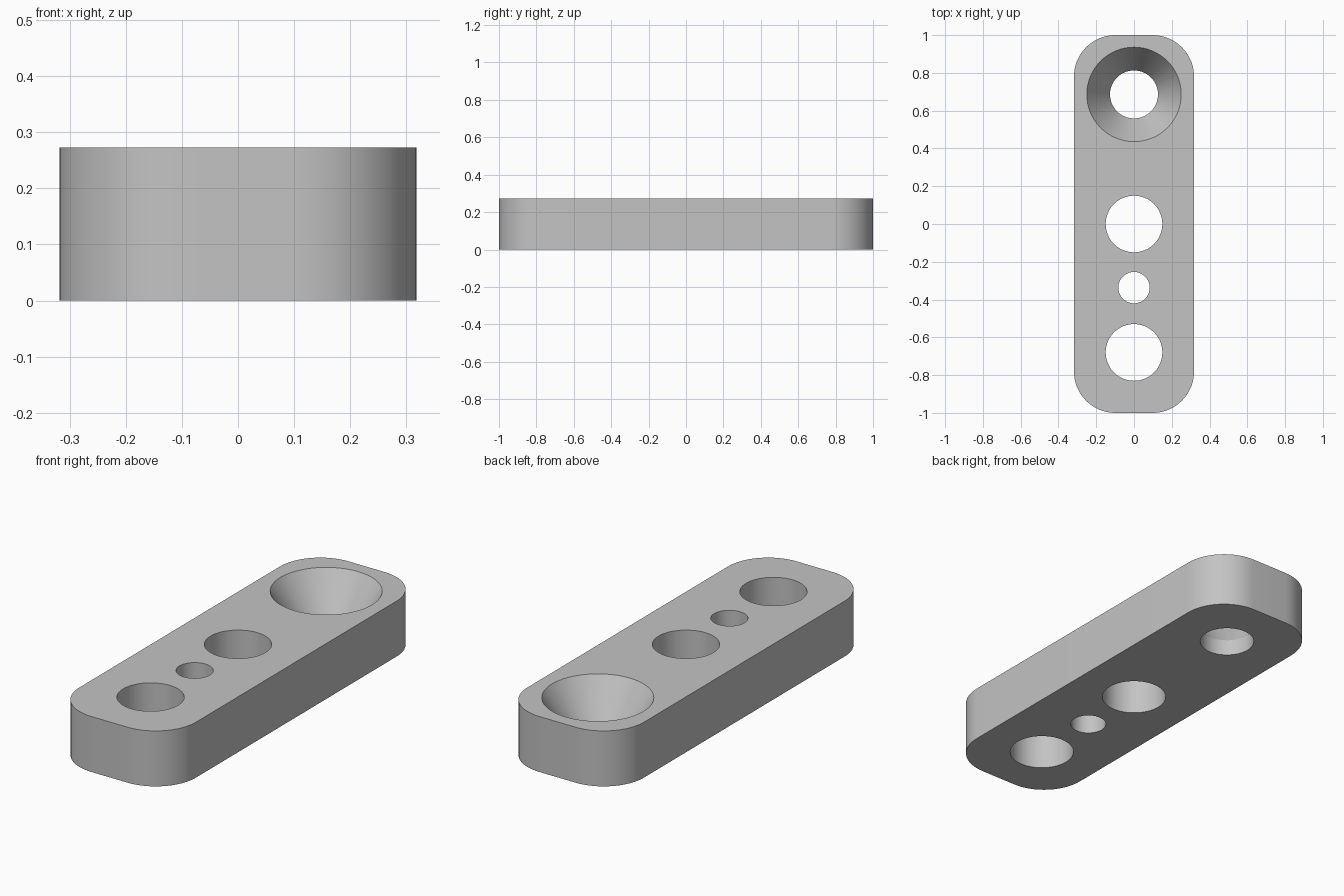
import bpy, bmesh, math

cube = bpy.data.objects.get("Cube")
if cube:
    bpy.data.objects.remove(cube, do_unlink=True)

HALF_W, HALF_L, HEIGHT, CORNER = 0.318, 1.0, 0.273, 0.22
OVER = 0.05  # how far cutters stick out past the plate

grey = bpy.data.materials.new("plain grey")
grey.use_nodes = True
colour = (0.55, 0.55, 0.55, 1)
grey.diffuse_color = colour
grey.node_tree.nodes["Principled BSDF"].inputs["Base Color"].default_value = colour


def circle(radius, z, count, cx=0, cy=0):
    return [(cx + radius * math.cos(math.tau * i / count),
             cy + radius * math.sin(math.tau * i / count), z) for i in range(count)]


def rounded_outline(z, steps=16):
    points = []
    for k, (sx, sy) in enumerate([(1, 1), (-1, 1), (-1, -1), (1, -1)]):
        for i in range(steps + 1):
            a = (k + i / steps) * math.pi / 2
            points.append((sx * (HALF_W - CORNER) + CORNER * math.cos(a),
                           sy * (HALF_L - CORNER) + CORNER * math.sin(a), z))
    return points


def loft(name, rings):
    """Closed solid through stacked rings, bottom to top."""
    bm = bmesh.new()
    loops = [[bm.verts.new(p) for p in ring] for ring in rings]
    n = len(loops[0])
    for low, high in zip(loops, loops[1:]):
        for i in range(n):
            j = (i + 1) % n
            bm.faces.new((low[i], low[j], high[j], high[i]))
    bm.faces.new(loops[0][::-1])
    bm.faces.new(loops[-1])
    mesh = bpy.data.meshes.new(name)
    bm.to_mesh(mesh)
    bm.free()
    mesh.materials.append(grey)
    obj = bpy.data.objects.new(name, mesh)
    bpy.context.collection.objects.link(obj)
    return obj


# Rounded plate
plate = loft("plate", [rounded_outline(0), rounded_outline(HEIGHT)])

# Straight through holes: y position, radius
cutters = []
for y, r in [(0, 0.15), (-0.337, 0.083), (-0.68, 0.15)]:
    cutters.append(loft("hole_cutter", [circle(r, z, 64, cy=y)
                                        for z in (-OVER, HEIGHT + OVER)]))

# Countersunk hole: short straight bore opening into a cone
bore, rim, bore_top, sink_y = 0.127, 0.25, 0.08, 0.686
slope = (rim - bore) / (HEIGHT - bore_top)
profile = [(bore, -OVER), (bore, bore_top), (rim + OVER * slope, HEIGHT + OVER)]
cutters.append(loft("countersink_cutter", [circle(r, z, 64, cy=sink_y) for r, z in profile]))

# Cut every hole, then drop the cutters
bpy.ops.object.select_all(action='DESELECT')
bpy.context.view_layer.objects.active = plate
plate.select_set(True)
for cutter in cutters:
    cutter.hide_render = True
    mod = plate.modifiers.new("cut", 'BOOLEAN')
    mod.operation = 'DIFFERENCE'
    mod.solver = 'EXACT'
    mod.object = cutter
    bpy.ops.object.modifier_apply(modifier=mod.name)
    bpy.data.objects.remove(cutter, do_unlink=True)

bpy.ops.object.shade_smooth_by_angle(angle=math.radians(25))
